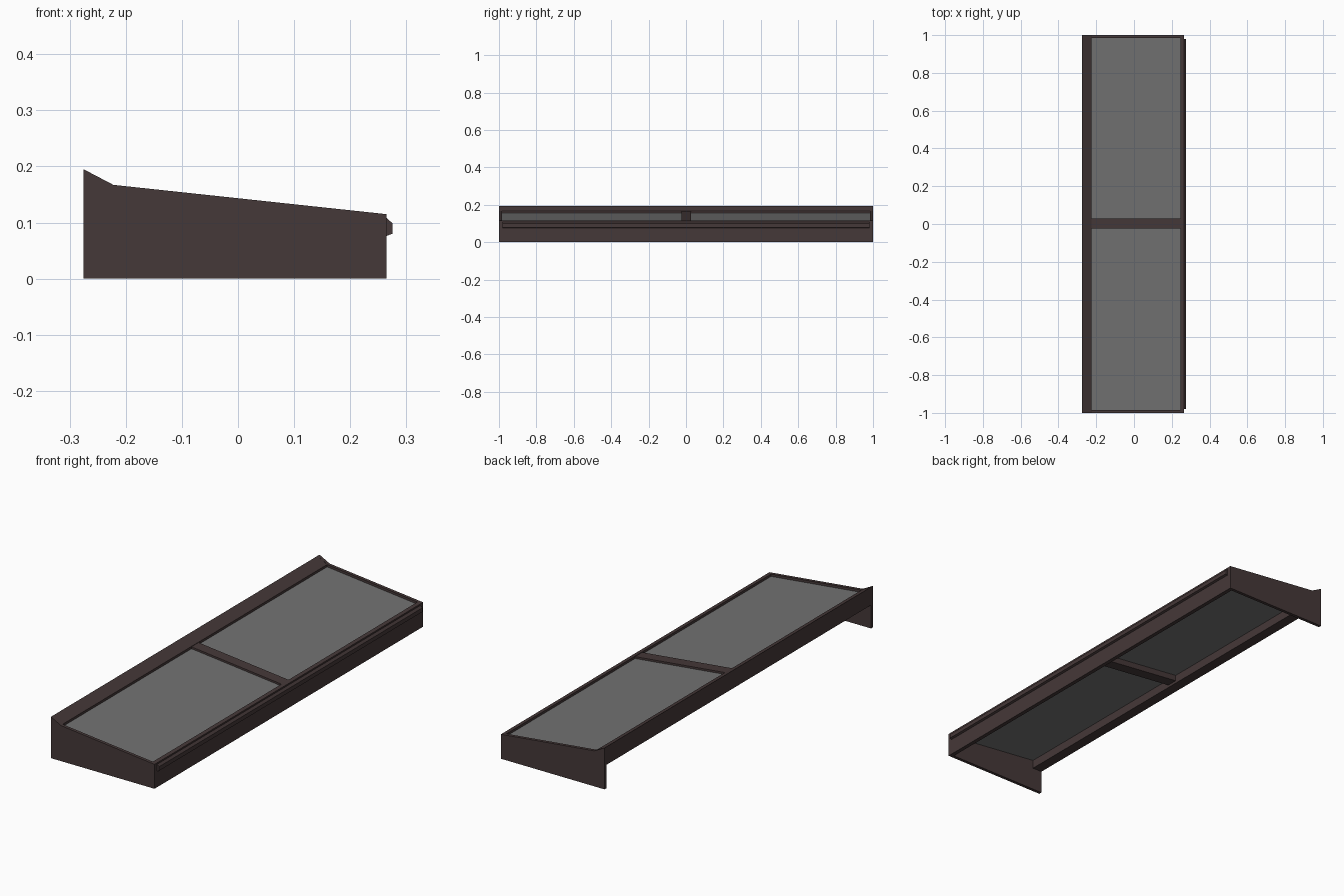
import bpy, bmesh

if "Cube" in bpy.data.objects:
    bpy.data.objects.remove(bpy.data.objects["Cube"])

def material(name, rgb):
    m = bpy.data.materials.new(name)
    m.diffuse_color = (*rgb, 1)
    m.use_nodes = True
    m.node_tree.nodes["Principled BSDF"].inputs["Base Color"].default_value = m.diffuse_color
    return m

FRAME = material("dark brown frame", (0.060, 0.040, 0.040))
GLASS = material("grey glass", (0.17, 0.17, 0.17))

def extrude(name, profile, y0, y1, mat):
    """Extrude an x-z profile along y."""
    bm = bmesh.new()
    face = bm.faces.new([bm.verts.new((x, y0, z)) for x, z in profile])
    out = bmesh.ops.extrude_face_region(bm, geom=[face])
    for v in out["geom"]:
        if isinstance(v, bmesh.types.BMVert):
            v.co.y = y1
    bmesh.ops.recalc_face_normals(bm, faces=bm.faces)
    me = bpy.data.meshes.new(name)
    bm.to_mesh(me)
    bm.free()
    me.materials.append(mat)
    ob = bpy.data.objects.new(name, me)
    bpy.context.collection.objects.link(ob)
    return ob

def slope(x):
    return 0.115 + (0.265 - x) * 0.052 / 0.485

def sloped(x0, x1, top, bottom):
    """Profile of a slab following the roof slope."""
    return [(x0, slope(x0) + bottom), (x1, slope(x1) + bottom),
            (x1, slope(x1) + top), (x0, slope(x0) + top)]

# End panels
end = [(-0.275, 0), (0.265, 0), (0.265, 0.115), (-0.222, slope(-0.222)), (-0.275, 0.195)]
extrude("end_panel_front", end, -1, -0.985, FRAME)
extrude("end_panel_back", end, 0.985, 1, FRAME)

# Tall low-side board and its projecting lip
extrude("low_side_board", [(0.246, 0), (0.265, 0), (0.265, 0.115), (0.246, slope(0.246))],
        -0.985, 0.985, FRAME)
extrude("board_lip", [(0.264, 0.076), (0.275, 0.080), (0.275, 0.099), (0.264, 0.109)],
        -0.98, 0.98, FRAME)

# High-side rail with sloped top
extrude("high_side_rail", [(-0.275, 0.11), (-0.225, 0.11), (-0.225, slope(-0.225)), (-0.275, 0.195)],
        -0.985, 0.985, FRAME)

# Centre beam between the panes
extrude("centre_beam", sloped(-0.226, 0.255, -0.002, -0.045), -0.025, 0.028, FRAME)

# Glass panes
extrude("glass_front", sloped(-0.227, 0.248, -0.011, -0.017), -0.987, -0.023, GLASS)
extrude("glass_back", sloped(-0.227, 0.248, -0.011, -0.017), 0.026, 0.987, GLASS)
